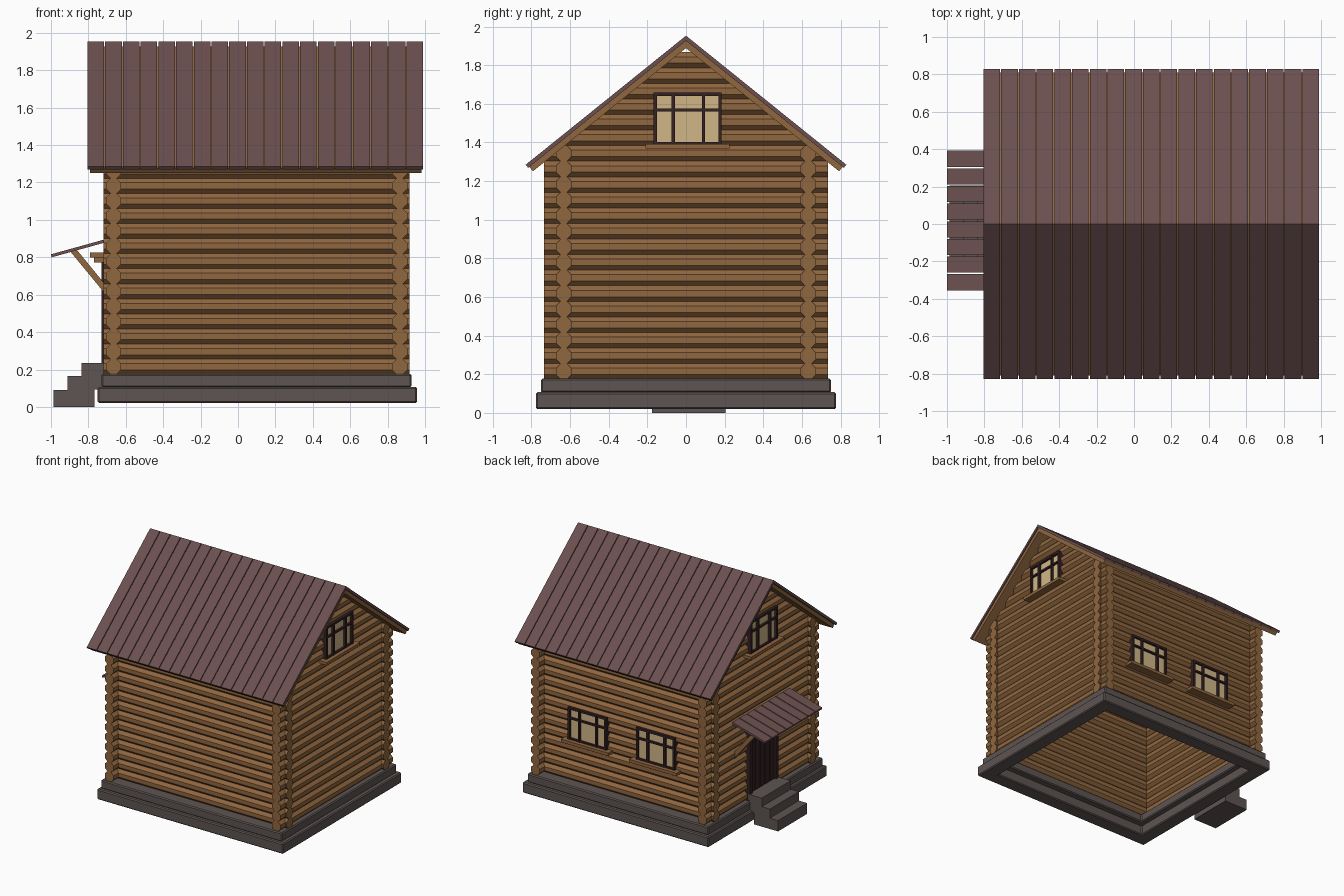
import bpy, bmesh, math
from mathutils import Matrix, Vector

if "Cube" in bpy.data.objects:
    bpy.data.objects.remove(bpy.data.objects["Cube"])


def material(name, rgb):
    m = bpy.data.materials.new(name)
    m.diffuse_color = (*rgb, 1)
    m.use_nodes = True
    m.node_tree.nodes["Principled BSDF"].inputs["Base Color"].default_value = m.diffuse_color
    return m


LOG = material("log_wood", (0.28, 0.135, 0.05))
ROOF = material("roof_paint", (0.15, 0.08, 0.08))
STONE = material("stone", (0.11, 0.09, 0.085))
DARK = material("dark_wood", (0.035, 0.015, 0.017))
GLASS = material("warm_glass", (0.63, 0.47, 0.24))


def prism(bm, pts, vec):
    """Extrude a closed flat outline along vec."""
    a = [bm.verts.new(p) for p in pts]
    b = [bm.verts.new(Vector(p) + Vector(vec)) for p in pts]
    n = len(a)
    bm.faces.new(a)
    bm.faces.new(b[::-1])
    for i in range(n):
        bm.faces.new((a[i], b[i], b[(i + 1) % n], a[(i + 1) % n]))


def box(bm, x0, x1, y0, y1, z0, z1):
    prism(bm, [(x0, y0, z0), (x1, y0, z0), (x1, y1, z0), (x0, y1, z0)], (0, 0, z1 - z0))


def finish(bm, name, mat, matrix=None, bevel=0):
    bmesh.ops.recalc_face_normals(bm, faces=bm.faces)
    me = bpy.data.meshes.new(name)
    bm.to_mesh(me)
    bm.free()
    me.materials.append(mat)
    ob = bpy.data.objects.new(name, me)
    bpy.context.collection.objects.link(ob)
    if matrix:
        ob.matrix_world = matrix
    if bevel:
        mod = ob.modifiers.new("bevel", 'BEVEL')
        mod.width, mod.segments = bevel, 1
    return ob


# roof measurements
A = math.atan2(0.668, 0.83)
CA, SA = math.cos(A), math.sin(A)
TOP = 1.953

# stone foundation: two stacked hollow courses
def ring(name, x0, x1, y, z0, z1, w):
    bm = bmesh.new()
    outer = [(x0, -y), (x1, -y), (x1, y), (x0, y)]
    inner = [(x0 + w, -y + w), (x1 - w, -y + w), (x1 - w, y - w), (x0 + w, y - w)]
    levels = [[bm.verts.new((*p, z)) for p in loop]
              for loop, z in ((outer, z0), (outer, z1), (inner, z1), (inner, z0))]
    for k in range(4):
        p, q = levels[k], levels[(k + 1) % 4]
        for i in range(4):
            j = (i + 1) % 4
            bm.faces.new((p[i], p[j], q[j], q[i]))
    finish(bm, name, STONE, bevel=0.008)


ring("foundation_lower", -0.75, 0.957, 0.777, 0.02, 0.107, 0.12)
ring("foundation_upper", -0.73, 0.928, 0.752, 0.105, 0.177, 0.14)

# log walls: octagonal logs
PITCH, R = 0.0806, 0.0403
OCT = [(R / math.cos(math.pi / 8) * math.cos(math.pi / 8 + k * math.pi / 4),
        R / math.cos(math.pi / 8) * math.sin(math.pi / 8 + k * math.pi / 4)) for k in range(8)]

bm = bmesh.new()
for k in range(15):
    z = 0.215 + k * PITCH
    for y in (-0.633, 0.633):
        prism(bm, [(-0.72, y + u, z + v) for u, v in OCT], (1.637, 0, 0))
finish(bm, "side_wall_logs", LOG)

# gable walls, trimmed along the roof slopes
bm = bmesh.new()
for k in range(21):
    z = 0.215 + k * PITCH
    for x in (-0.665, 0.865):
        prism(bm, [(x + u, -0.736, z + v) for u, v in OCT], (0, 1.472, 0))
for s in (-1, 1):
    bmesh.ops.bisect_plane(bm, geom=bm.verts[:] + bm.edges[:] + bm.faces[:], dist=1e-5,
                           plane_co=(0, 0, TOP - 0.04 / CA), plane_no=(0, s * SA, CA),
                           clear_outer=True)
    bmesh.ops.holes_fill(bm, edges=[e for e in bm.edges if e.is_boundary], sides=0)
finish(bm, "gable_wall_logs", LOG)


# roof: boarding below, metal-coloured planks above
def slope_profile(s, t0, t1, length, x):
    pts = [(0, TOP - t0 / CA),
           (length * CA - t0 * SA, TOP - length * SA - t0 * CA),
           (length * CA - t1 * SA, TOP - length * SA - t1 * CA),
           (0, TOP - t1 / CA)]
    return [(x, s * y, z) for y, z in pts]


L = 0.83 / CA
planks, boards = bmesh.new(), bmesh.new()
STEP = 1.8 / 19
for s in (-1, 1):
    prism(boards, slope_profile(s, 0.02, 0.05, L - 0.008, -0.79), (1.77, 0, 0))
    for i in range(19):
        prism(planks, slope_profile(s, 0, 0.0205, L, -0.805 + i * STEP), (STEP - 0.006, 0, 0))
finish(boards, "roof_boarding", LOG)
finish(planks, "roof_planks", ROOF)


# windows, built facing +x then turned into place
def window(name, loc, turn):
    m = Matrix.Translation(loc) @ Matrix.Rotation(math.radians(turn), 4, 'Z')
    w, h, t = 0.177, 0.265, 0.018
    bm = bmesh.new()
    for y0, y1 in ((-w, -w + t), (w - t, w), (-0.082, -0.066), (0.074, 0.09)):
        box(bm, -0.03, 0.024, y0, y1, 0, h)
    for z0, z1 in ((0, t * 0.6), (h - t, h), (0.168, 0.182)):
        box(bm, -0.03, 0.022, -w, w, z0, z1)
    finish(bm, name + "_frame", DARK, m)
    bm = bmesh.new()
    box(bm, -0.03, 0.005, -w + 0.01, w - 0.01, 0.005, h - 0.01)
    finish(bm, name + "_panes", GLASS, m)
    bm = bmesh.new()
    box(bm, -0.03, 0.055, -0.217, 0.217, -0.025, 0)
    finish(bm, name + "_sill", LOG, m)


window("right_gable_window", (0.905, 0.008, 1.393), 0)
window("left_gable_window", (-0.705, 0.015, 1.393), 180)
window("back_window_a", (0.42, 0.673, 0.53), 90)
window("back_window_b", (-0.205, 0.673, 0.53), 90)

# door with frame and vertical boards
DY = 0.02
bm = bmesh.new()
for s in (-1, 1):
    box(bm, -0.73, -0.66, DY + s * 0.17 - 0.015, DY + s * 0.17 + 0.015, 0.18, 0.775)
box(bm, -0.73, -0.66, DY - 0.185, DY + 0.185, 0.745, 0.775)
for i in range(5):
    y = DY - 0.155 + i * 0.062
    box(bm, -0.715, -0.67, y + 0.002, y + 0.06, 0.18, 0.75)
finish(bm, "door", DARK)
bm = bmesh.new()
box(bm, -0.79, -0.68, DY - 0.22, DY + 0.22, 0.8, 0.825)
box(bm, -0.77, -0.68, DY - 0.2, DY + 0.2, 0.772, 0.8)
finish(bm, "door_lintel", LOG)

# canopy planks and diagonal struts
bm = bmesh.new()
CS = 0.755 / 8
for i in range(8):
    y = -0.355 + i * CS
    prism(bm, [(-0.996, y, 0.8), (-0.7, y, 0.882), (-0.7, y, 0.899), (-1.0, y, 0.816)],
          (0, CS - 0.008, 0))
finish(bm, "canopy_planks", ROOF)
bm = bmesh.new()
for y in (-0.32, 0.33):
    prism(bm, [(-0.895, y, 0.829), (-0.69, y, 0.58), (-0.69, y, 0.63), (-0.86, y, 0.838)],
          (0, 0.035, 0))
finish(bm, "canopy_struts", LOG)

# entrance steps
bm = bmesh.new()
prof = [(-0.987, 0), (-0.767, 0), (-0.767, 0.093), (-0.71, 0.093), (-0.71, 0.236),
        (-0.838, 0.236), (-0.838, 0.165), (-0.912, 0.165), (-0.912, 0.09), (-0.987, 0.09)]
prism(bm, [(x, -0.175, z) for x, z in prof], (0, 0.38, 0))
finish(bm, "entrance_steps", STONE)
